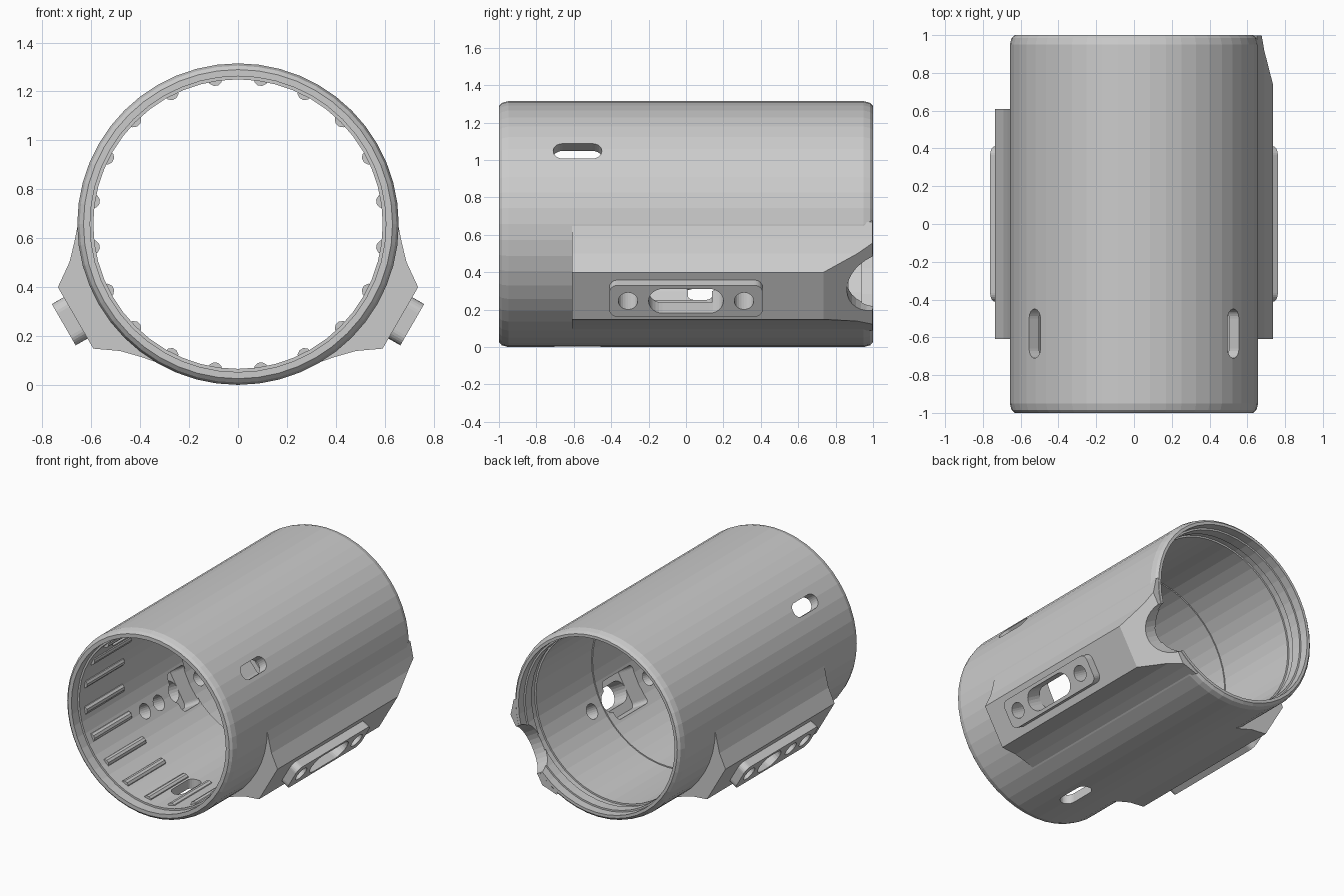
import bpy, bmesh
from math import sin, cos, pi, radians
from mathutils import Vector

if "Cube" in bpy.data.objects:
    bpy.data.objects.remove(bpy.data.objects["Cube"])

ZC = 0.6575   # height of the tube axis
SEG = 48


def make(name, bm):
    bmesh.ops.recalc_face_normals(bm, faces=bm.faces)
    me = bpy.data.meshes.new(name)
    bm.to_mesh(me)
    bm.free()
    ob = bpy.data.objects.new(name, me)
    bpy.context.collection.objects.link(ob)
    return ob


def lathe(name, prof):
    """Solid of revolution around the tube axis from (y, radius) points."""
    bm = bmesh.new()
    rings = [[bm.verts.new((r * sin(2 * pi * i / SEG), y, ZC + r * cos(2 * pi * i / SEG)))
              for i in range(SEG)] for y, r in prof]
    for a, b in zip(rings, rings[1:]):
        for i in range(SEG):
            j = (i + 1) % SEG
            bm.faces.new((a[i], a[j], b[j], b[i]))
    bm.faces.new(rings[0])
    bm.faces.new(rings[-1])
    return make(name, bm)


def prism(name, angle, pts, offset):
    """Extrude a polygon given in (along tube, tangent, radial) coordinates."""
    a = radians(angle)
    n, t = Vector((cos(a), 0, sin(a))), Vector((-sin(a), 0, cos(a)))

    def world(p):
        return Vector((0, p[0], ZC)) + t * p[1] + n * p[2]
    bm = bmesh.new()
    lo = [bm.verts.new(world(p)) for p in pts]
    hi = [bm.verts.new(world([p[k] + offset[k] for k in range(3)])) for p in pts]
    bm.faces.new(lo)
    bm.faces.new(hi)
    for i in range(len(lo)):
        j = (i + 1) % len(lo)
        bm.faces.new((lo[i], lo[j], hi[j], hi[i]))
    return make(name, bm)


def rounded(name, angle, y0, y1, half, r, w0, w1, steps=6):
    """Rounded rectangle extruded radially; half == r gives a slot or hole."""
    pts = []
    for cy, ct, start in ((y1 - r, half - r, 0), (y0 + r, half - r, 90),
                          (y0 + r, r - half, 180), (y1 - r, r - half, 270)):
        for i in range(steps + 1):
            q = radians(start + 90 * i / steps)
            p = (cy + r * cos(q), ct + r * sin(q), w0)
            if not pts or (Vector(p) - Vector(pts[-1])).length > 1e-4:
                pts.append(p)
    if (Vector(pts[0]) - Vector(pts[-1])).length < 1e-4:
        pts.pop()
    return prism(name, angle, pts, (0, 0, w1 - w0))


def combine(target, other, op):
    m = target.modifiers.new(op, 'BOOLEAN')
    m.operation, m.solver, m.object = op, 'EXACT', other
    bpy.context.view_layer.objects.active = target
    bpy.ops.object.modifier_apply(modifier=m.name)
    bpy.data.objects.remove(other)


# Outer shell with chamfered rims
body = lathe("tube_body", [(-1, .632), (-.985, .648), (-.95, .6575),
                           (.95, .6575), (.985, .648), (1, .632)])

# Flared side pads; the right one runs to the back end
half = [(.767, .145), (.676, .209), (.619, .268), (.56, .335), (.45, .335)]
section = half + [(w, -t) for w, t in reversed(half)]
RIGHT, LEFT = -30, 210
for ang, end in ((RIGHT, .998), (LEFT, .61)):
    pad = prism("side_pad", ang, [(-.61, t, w) for w, t in section], (end + .61, 0, 0))
    combine(body, pad, 'UNION')

# Sloped end of the right pad
combine(body, prism("slope_cut", RIGHT, [(.735, -.5, .767), (1.05, -.5, .61), (1.05, -.5, .9),
                                         (.735, -.5, .9)], (0, 1, 0)), 'DIFFERENCE')

# Raised rails on the pads
for ang in (RIGHT, LEFT):
    combine(body, rounded("rail", ang, -.41, .41, .0975, .045, .70, .823), 'UNION')

# Stepped bore through the tube
combine(body, lathe("bore", [(-1.02, .605), (-.93, .605), (-.93, .592), (.2, .592), (.2, .6),
                             (.82, .6), (.82, .612), (.87, .612), (.87, .6),
                             (.94, .6), (.94, .612), (1.02, .612)]), 'DIFFERENCE')

# Rail screw holes, slots and inner pockets
for ang, holes, slot, pocket in ((RIGHT, (-.31, .31), (-.2, .2), (-.2, .14)),
                                 (LEFT, (-.31, -.155, .31), (-.03, .2), (.01, .2))):
    for y in holes:
        combine(body, rounded("hole", ang, y - .052, y + .052, .052, .052, .4, .95), 'DIFFERENCE')
    combine(body, rounded("slot", ang, *slot, .075, .075, .4, .95), 'DIFFERENCE')
    combine(body, rounded("pocket", ang, *pocket, .135, .03, .4, .71), 'DIFFERENCE')

# Three narrow slots round the front part
for ang in (36.6, 143.4, 270):
    combine(body, rounded("wall_slot", ang, -.71, -.45, .05, .05, .45, .8), 'DIFFERENCE')

# Round notch in the back rim on the right
combine(body, rounded("rim_notch", RIGHT, .86, 1.2, .17, .17, .4, .9, 8), 'DIFFERENCE')

# Grip ribs inside the front part
for k in range(20):
    rib = [(-.88, .03 * cos(q * pi / 5), .602 + .03 * sin(q * pi / 5)) for q in range(10)]
    prism("inner_rib_%02d" % (k + 1), 9 + 18 * k, rib, (.42, 0, 0))
